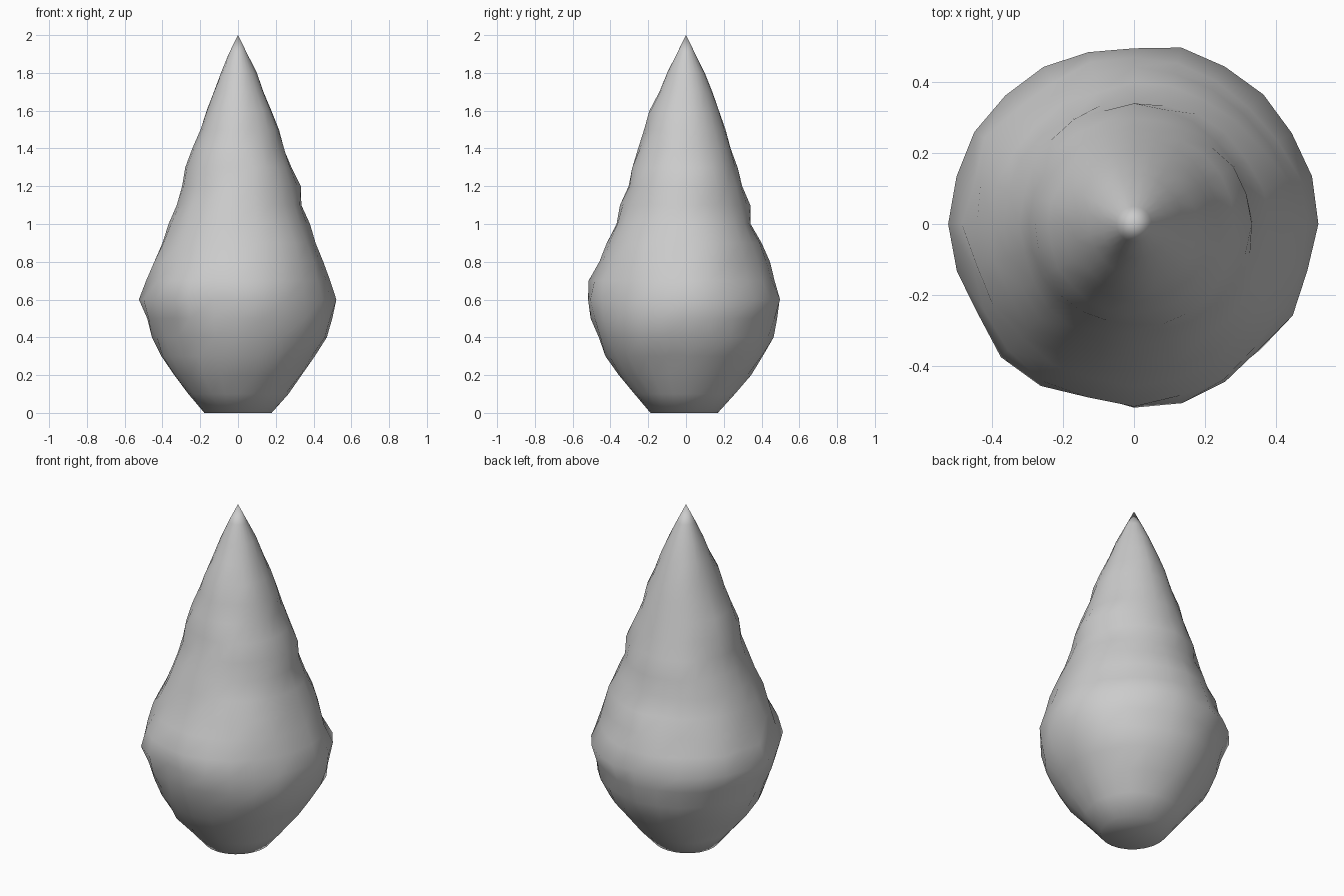
import bpy, bmesh, math, random
from mathutils import Vector, noise

cube = bpy.data.objects.get("Cube")
if cube:
    bpy.data.objects.remove(cube, do_unlink=True)

random.seed(4)
SIDES = 24
STEP = 0.1

# Radius in hundredths at each ring, base to tip, for the four main directions
LEFT = [18, 27, 35, 42, 49, 51, 52, 48, 46, 42, 38, 33, 33, 29, 25, 22, 18, 14, 10, 5]
BACK = [17, 26, 34, 41, 46, 48, 51, 47, 44, 40, 35, 34, 30, 27, 24, 21, 18, 14, 10, 5]
RIGHT = [18, 26, 34, 41, 46, 49, 52, 48, 46, 41, 37, 33, 30, 28, 24, 20, 17, 13, 9, 5]
FRONT = [19, 28, 37, 43, 47, 50, 51, 51, 46, 43, 38, 36, 31, 29, 26, 22, 19, 14, 10, 5]
PROFILES = [LEFT, BACK, RIGHT, FRONT]


def radius(ring, side):
    """Blend neighbouring direction profiles and roughen the surface."""
    turn = side * len(PROFILES) / SIDES
    k = int(turn)
    blend = (1 - math.cos((turn - k) * math.pi)) / 2
    a = PROFILES[k][ring]
    b = PROFILES[(k + 1) % len(PROFILES)][ring]
    r = (a + (b - a) * blend) / 100
    angle = math.tau * side / SIDES
    spot = Vector((math.cos(angle) * r, math.sin(angle) * r, ring * STEP)) * 4
    rough = 0.03 * noise.noise(spot) + random.uniform(-0.02, 0.02)
    if ring in (0, len(LEFT) - 1):
        rough = 0
    return r * (0.99 + rough)


# Foliage: stacked rings closed by a pointed tip and a flat base
bm = bmesh.new()
rings = []
for ring in range(len(LEFT)):
    loop = []
    for side in range(SIDES):
        angle = math.tau * side / SIDES
        r = radius(ring, side)
        loop.append(bm.verts.new((r * math.cos(angle), r * math.sin(angle), ring * STEP)))
    rings.append(loop)
tip = bm.verts.new((0, 0, len(LEFT) * STEP))

for i in range(SIDES):
    j = (i + 1) % SIDES
    for low, high in zip(rings, rings[1:]):
        bm.faces.new((low[i], low[j], high[j], high[i]))
    bm.faces.new((rings[-1][i], rings[-1][j], tip))
bm.faces.new(list(reversed(rings[0])))
for face in bm.faces:
    face.smooth = True

mesh = bpy.data.meshes.new("foliage")
bm.to_mesh(mesh)
bm.free()
foliage = bpy.data.objects.new("foliage", mesh)
bpy.context.collection.objects.link(foliage)

# Plain light grey
grey = bpy.data.materials.new("light grey")
grey.use_nodes = True
grey.diffuse_color = (0.6, 0.6, 0.6, 1)
grey.node_tree.nodes["Principled BSDF"].inputs["Base Color"].default_value = grey.diffuse_color
mesh.materials.append(grey)
